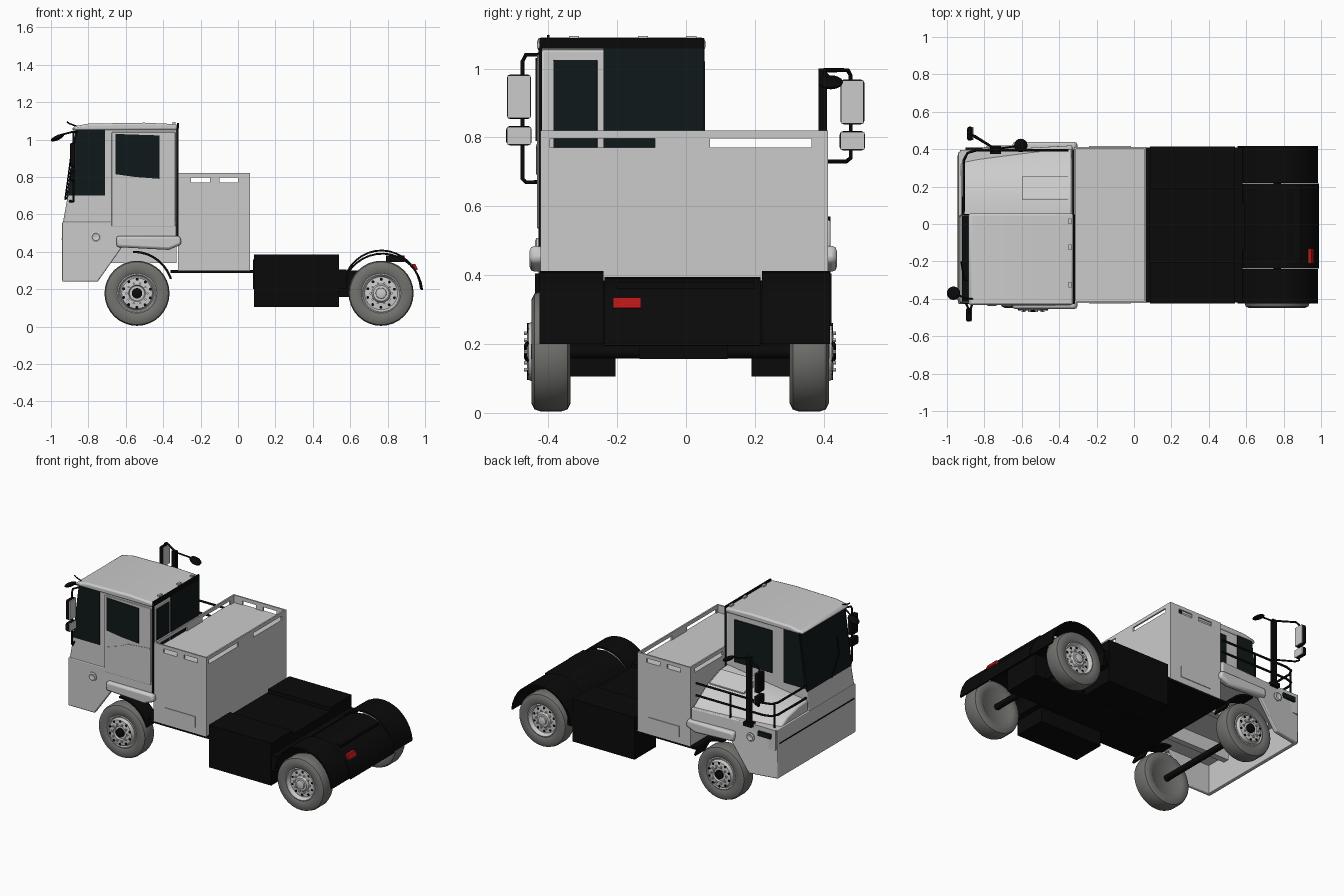
import bpy, bmesh
from math import sin, cos, pi, radians
from mathutils import Vector

if "Cube" in bpy.data.objects:
    bpy.data.objects.remove(bpy.data.objects["Cube"])


def mat(name, c):
    m = bpy.data.materials.new(name)
    m.diffuse_color = (*c, 1)
    m.use_nodes = True
    m.node_tree.nodes["Principled BSDF"].inputs["Base Color"].default_value = m.diffuse_color
    return m


BLACK = mat("black", (0.003, 0.003, 0.003))
GLASS = mat("dark_glass", (0.005, 0.009, 0.01))
RUBBER = mat("rubber", (0.17, 0.17, 0.16))
RED = mat("red", (0.45, 0.008, 0.008))


def finish(bm, name, m=None, bevel=0, smooth=False):
    bmesh.ops.recalc_face_normals(bm, faces=bm.faces)
    me = bpy.data.meshes.new(name)
    bm.to_mesh(me)
    bm.free()
    ob = bpy.data.objects.new(name, me)
    bpy.context.collection.objects.link(ob)
    if m:
        me.materials.append(m)
    if bevel:
        b = ob.modifiers.new("bevel", 'BEVEL')
        b.width, b.segments, b.limit_method = bevel, 2, 'ANGLE'
    if smooth:
        bpy.ops.object.select_all(action='DESELECT')
        ob.select_set(True)
        bpy.context.view_layer.objects.active = ob
        bpy.ops.object.shade_smooth_by_angle(angle=radians(35))
    return ob


def prism(name, pts, axis, a, b, m=None, bevel=0, smooth=False):
    """Extrude a 2D outline along an axis from a to b."""
    def co(p, t):
        return {'x': (t, p[0], p[1]), 'y': (p[0], t, p[1]), 'z': (p[0], p[1], t)}[axis]
    bm = bmesh.new()
    lo = [bm.verts.new(co(p, a)) for p in pts]
    hi = [bm.verts.new(co(p, b)) for p in pts]
    n = len(pts)
    bm.faces.new(lo)
    bm.faces.new(hi)
    for i in range(n):
        bm.faces.new((lo[i], lo[(i + 1) % n], hi[(i + 1) % n], hi[i]))
    return finish(bm, name, m, bevel, smooth)


def box(name, x0, x1, y0, y1, z0, z1, m=None, bevel=0):
    return prism(name, [(x0, y0), (x1, y0), (x1, y1), (x0, y1)], 'z', z0, z1, m, bevel)


def lathe(name, prof, x, y, z, side, m=None, n=32):
    """Spin (radius, outward offset) points round a y axis."""
    bm = bmesh.new()
    rings = []
    for r, t in prof:
        k = n if r > 0 else 1
        rings.append([bm.verts.new((x + r * cos(2 * pi * i / n), y + side * t,
                                    z + r * sin(2 * pi * i / n))) for i in range(k)])
    for A, B in zip(rings, rings[1:]):
        for i in range(n):
            q = [A[i % len(A)], A[(i + 1) % len(A)], B[(i + 1) % len(B)], B[i % len(B)]]
            bm.faces.new(list(dict.fromkeys(q)))
    return finish(bm, name, m, 0, True)


def tube(name, pts, r, m=BLACK):
    cu = bpy.data.curves.new(name, 'CURVE')
    cu.dimensions, cu.bevel_depth, cu.bevel_resolution, cu.use_fill_caps = '3D', r, 2, True
    s = cu.splines.new('POLY')
    s.points.add(len(pts) - 1)
    for p, c in zip(s.points, pts):
        p.co = (*c, 1)
    ob = bpy.data.objects.new(name, cu)
    cu.materials.append(m)
    bpy.context.collection.objects.link(ob)


def arc_shell(name, cx, cz, rx, rz, a0, a1, th, y0, y1):
    ang = [radians(a0 + (a1 - a0) * i / 16) for i in range(17)]
    pts = [(cx + rx * cos(a), cz + rz * sin(a)) for a in ang]
    pts += [(cx + (rx - th) * cos(a), cz + (rz - th) * sin(a)) for a in reversed(ang)]
    prism(name, pts, 'y', y0, y1, BLACK, 0, True)


# Wheels: front rims bulge outward, rear rims are dished
FRONT_RIM = [(.106, .05), (.1, .053), (.094, .045), (.09, .045), (.082, .066), (.045, .07), (.04, .06), (0, .06)]
REAR_RIM = [(.106, .05), (.1, .053), (.094, .035), (.088, .028), (.068, .03), (.05, .032), (.042, .045), (0, .045)]
for ax, label, rim, nut, hole in ((-0.54, "front", FRONT_RIM, .068, .0695), (0.765, "rear", REAR_RIM, .03, .031)):
    for side in (-1, 1):
        y, z = -0.017 + side * 0.375, 0.178
        nm = f"{label}_{'left' if side < 0 else 'right'}"
        lathe(nm + "_tyre", [(0, -.045), (.1, -.045), (.115, -.055), (.15, -.057), (.168, -.048),
                             (.174, -.03), (.174, .03), (.168, .048), (.15, .057), (.115, .055),
                             (.103, .048)], ax, y, z, side, RUBBER)
        lathe(nm + "_rim", rim, ax, y, z, side)
        lathe(nm + "_hub", [(.028, .04), (.028, .074), (.02, .078), (0, .078)] if label == "front" else
              [(.03, .04), (.028, .055), (.02, .058), (0, .058)], ax, y, z, side,
              BLACK if label == "front" else None, 16)
        for i in range(10):
            a = 2 * pi * i / 10
            lathe(nm + "_wheel_nut", [(.006, nut), (.006, nut + .01), (0, nut + .01)],
                  ax + .056 * cos(a), y, z + .056 * sin(a), side, None, 6)
            lathe(nm + "_rim_hole", [(.008, hole - .01), (.008, hole), (0, hole)],
                  ax + .075 * cos(a + .3), y, z + .075 * sin(a + .3), side, BLACK, 8)
    tube(label + "_axle", [(ax, -.35, .178), (ax, .32, .178)], 0.02)
lathe("differential", [(0, -.09), (.04, -.08), (.05, 0), (.04, .08), (0, .09)], .765, 0, .21, 1, BLACK, 16)

# Rear chassis, side boxes and mudguards
box("chassis_plate", -.36, .1, -.42, .41, .287, .303, BLACK)
box("centre_deck", .08, .54, -.21, .2, .2, .36, BLACK)
box("rear_frame", .5, .86, -.135, .12, .157, .3, BLACK)
box("left_side_box", .085, .54, -.425, -.205, .105, .385, BLACK)
box("right_side_box", .085, .54, .19, .415, .105, .385, BLACK)
box("cross_member", .54, .58, -.42, .41, .2, .305, BLACK)
for nm, y0, y1 in (("left", -.425, -.24), ("right", .22, .418)):
    arc_shell(nm + "_rear_mudguard", .767, .18, .217, .232, 5, 172, .01, y0, y1)
arc_shell("centre_rear_cover", .772, .18, .218, .215, 4, 172, .01, -.237, .217)
box("rear_bracket", .79, .89, -.2, .2, .345, .38, BLACK)
prism("tail_light", [(.93, .335), (.948, .335), (.962, .305), (.94, .3)], 'y', -.212, -.13, RED)

# Cargo box with slotted rail
box("cargo_box", -.32, .065, -.422, .412, .3, .77)
for y in (-.422, .402):
    box("side_rail", -.32, .065, y, y + .01, .797, .82)
    for x0, x1 in ((-.32, -.25), (-.15, -.1), (.0, .065)):
        box("side_rail_post", x0, x1, y, y + .01, .77, .8)
for x in (-.32, .055):
    box("end_rail", x, x + .01, -.422, .412, .797, .82)
    for y0, y1 in ((-.422, -.395), (-.09, .07), (.365, .412)):
        box("end_rail_post", x, x + .01, y0, y1, .77, .8)
for y in (-.426, .411):
    box("cargo_hatch", -.24, -.015, y, y + .005, .34, .412)

# Lower cab: open shell of front panel, side panels and floor
SIDE = [(-.94, .24), (-.75, .24), (-.62, .425), (-.33, .425), (-.33, .56), (-.937, .56)]
prism("left_side_panel", SIDE, 'y', -.428, -.405, None, .006, True)
right = prism("right_side_panel", SIDE, 'y', .39, .42, None, .006, True)
front = box("front_panel", -.94, -.915, -.428, .42, .24, .56, None, .006)
for ob in (right, front):
    for v in ob.data.vertices:
        if v.co.x < -.9 and v.co.y > 0:
            v.co.y -= .035
box("cab_floor", -.93, -.33, -.41, .395, .43, .56)
for y in (-.2, .17):
    box("cab_chassis_rail", -.86, -.33, y, y + .04, .34, .44)
box("bumper_seam", -.943, -.938, -.41, .365, .465, .472, BLACK)
for nm, s in (("left", -1), ("right", 1)):
    c = -.008
    prism(nm + "_fender_flare", [(-.65, .425), (-.37, .41), (-.3, .44), (-.31, .485), (-.65, .485)],
          'y', c + s * .4, c + s * .446, None, .014, True)
    arc_shell(nm + "_front_mudguard", -.555, .18, .215, .225, 20, 92, .012,
              c + s * .32, c + s * .43)
    lathe(nm + "_indicator", [(.028, 0), (.028, .006), (.02, .01), (.014, .006), (0, .006)],
          -.76, -.428 if s < 0 else .41, .48, s, None, 20)
prism("side_marker", [(-.9, .5), (-.81, .5), (-.81, .53), (-.9, .53)], 'y', .38, .409, GLASS)

# Tall cab on the left, roof and visor
prism("upper_cab", [(-.937, .55), (-.91, .7), (-.862, 1.06), (-.325, 1.06), (-.325, .48), (-.6, .48)],
      'y', -.425, .05, None, .012, True)
prism("roof", [(-.89, 1.05), (-.325, 1.05), (-.325, 1.082), (-.5, 1.09), (-.8, 1.085), (-.88, 1.07)],
      'y', -.432, .056, None, .012, True)
box("rear_roof_band", -.327, -.316, -.425, .052, 1.058, 1.088, BLACK)
box("rear_frame_edge", -.328, -.317, -.428, -.418, .48, 1.06, BLACK)
box("rear_glass", -.327, -.318, -.24, .052, .56, 1.06, GLASS)
box("rear_corner_window", -.327, -.32, -.385, -.257, .66, 1.025, GLASS, .003)
for x, y in ((-.35, -.34), (-.35, -.14), (-.35, 0)):
    box("roof_bump", x, x + .015, y, y + .03, 1.07, 1.094)

# Cab glass, door and trim
prism("windscreen", [(-.92, .68), (-.9, .68), (-.85, 1.05), (-.868, 1.05)], 'y', -.415, .045, GLASS)
for nm, y, x in (("left", -.429, -.71), ("right", .047, -.75)):
    prism(nm + "_quarter_window", [(-.908, .7), (x, .7), (x, 1.055), (-.862, 1.055)],
          'y', y, y + .007, GLASS)
prism("door", [(-.675, .535), (-.335, .535), (-.335, 1.04), (-.675, 1.04)], 'y', -.433, -.42, None, .004)
prism("door_window", [(-.655, .815), (-.55, .8), (-.42, .79), (-.42, 1.022), (-.655, 1.03)],
      'y', -.437, -.43, GLASS)
prism("door_crease", [(-.67, .7), (-.55, .74), (-.5, .765), (-.34, .78), (-.34, .772), (-.5, .757),
                      (-.55, .732), (-.67, .692)], 'y', -.436, -.43)
box("right_cab_window", -.665, -.39, .046, .055, .74, 1.02, GLASS)
tube("wiper", [(-.925, -.2, .68), (-.908, -.3, .8), (-.895, -.3, .9)], .004)
tube("roof_grab", [(-.86, -.4, 1.07), (-.9, -.4, 1.085), (-.915, -.4, 1.095)], .004)

# Low hood on the right, its lid and handrails
hood = prism("hood", [(.045, .5), (.42, .5), (.412, .54), (.395, .57), (.26, .66), (.14, .705), (.045, .71)],
             'x', -.925, -.335, None, .008, True)
for v in hood.data.vertices:
    if v.co.x < -.9:
        v.co.z = .5 + (v.co.z - .5) * .6
        if v.co.y > .3:
            v.co.y -= .035
prism("hood_lid", [(.13, .66), (.255, .66), (.255, .668), (.14, .711), (.13, .711)], 'x', -.6, -.35)
for h in (.64, .72):
    tube("hood_rail", [(-.35, .395, h), (-.84, .395, h), (-.89, .38, h), (-.91, .34, h), (-.912, .05, h)], .007)
for x, y in ((-.6, .395), (-.9, .36)):
    tube("hood_rail_post", [(x, y, .53), (x, y, .72)], .006)

# Mirrors with stalks and round wide-angle mirrors
box("mirror_mast", -.755, -.725, .385, .41, .55, 1.0, BLACK)
box("mast_foot", -.77, -.71, .375, .42, .545, .57, BLACK)
tube("right_mirror_stalk", [(-.74, .4, .995), (-.85, .47, .995), (-.87, .478, .98), (-.87, .478, .74),
                            (-.85, .465, .73), (-.74, .4, .73)], .006)
tube("left_mirror_stalk", [(-.86, -.42, 1.04), (-.88, -.465, 1.04), (-.88, -.475, 1.02),
                           (-.88, -.475, .68), (-.88, -.465, .67), (-.9, -.42, .67)], .006)
for nm, x, y, z in (("right", -.862, .483, 0), ("left", -.868, -.485, .015)):
    for part, z0, z1, w in (("main", .838, .968, .035), ("lower", .762, .818, .037)):
        box(f"{nm}_{part}_mirror_shell", x - .03, x, y - w, y + w, z0 + z, z1 + z, BLACK, .01)
        box(f"{nm}_{part}_mirror_face", x - .002, x + .003, y - w + .002, y + w - .002, z0 + z + .003, z1 + z - .003)
for nm, stalk, c in (("right", (-.74, .4, .99), (-.605, .42, .96)), ("left", (-.87, -.41, 1.045), (-.965, -.37, 1.01))):
    tube(nm + "_round_mirror_arm", [stalk, (c[0], c[1], c[2] + .01)], .005)
    bm = bmesh.new()
    bmesh.ops.create_uvsphere(bm, u_segments=16, v_segments=8, radius=.036)
    for v in bm.verts:
        v.co.z *= .4
        v.co += Vector((0, 0, v.co.x * (.4 if nm == "left" else -.4))) + Vector(c)
    finish(bm, nm + "_round_mirror", BLACK, 0, True)
